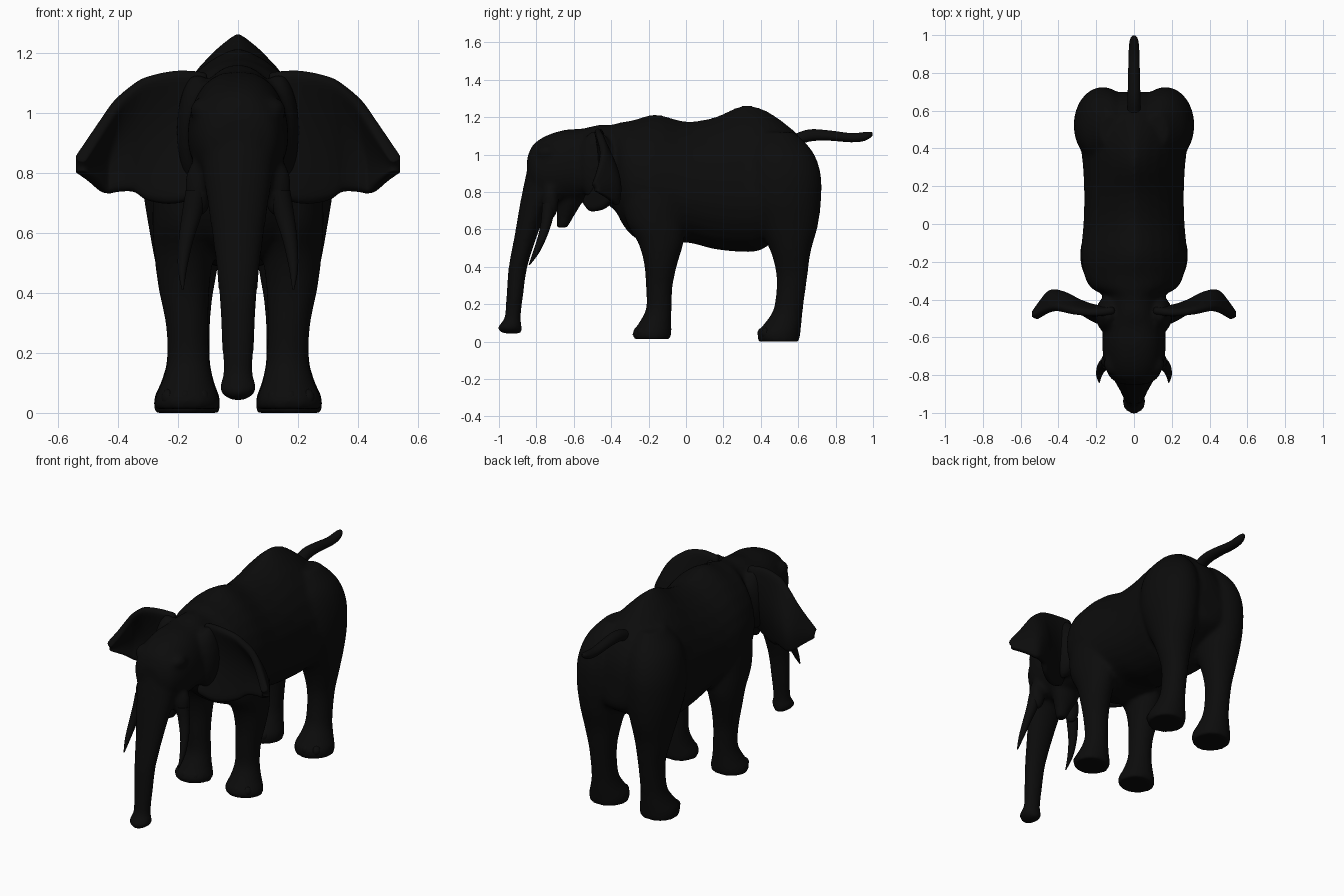
import bpy, bmesh, math
from mathutils import Vector

if "Cube" in bpy.data.objects:
    bpy.data.objects.remove(bpy.data.objects["Cube"])

hide = bpy.data.materials.new("charcoal black")
hide.diffuse_color = (0.0035, 0.0035, 0.0035, 1)
hide.use_nodes = True
hide.node_tree.nodes["Principled BSDF"].inputs["Base Color"].default_value = hide.diffuse_color
SEG = 28
body = bmesh.new()   # parts that are blended into one skin


def finish(bm, name, mirror=False, angle=50):
    bmesh.ops.recalc_face_normals(bm, faces=bm.faces)
    me = bpy.data.meshes.new(name)
    bm.to_mesh(me)
    bm.free()
    me.materials.append(hide)
    ob = bpy.data.objects.new(name, me)
    bpy.context.collection.objects.link(ob)
    bpy.ops.object.select_all(action='DESELECT')
    ob.select_set(True)
    bpy.context.view_layer.objects.active = ob
    bpy.ops.object.shade_smooth_by_angle(angle=math.radians(angle))
    if mirror:
        ob.modifiers.new("mirror", 'MIRROR')
    return ob


def smooth_rows(rows, n):
    """Catmull-Rom interpolation of the station rows."""
    out = []
    for i in range(len(rows) - 1):
        quad = list(zip(rows[max(i - 1, 0)], rows[i], rows[i + 1], rows[min(i + 2, len(rows) - 1)]))
        for k in range(n):
            t = k / n
            out.append([0.5 * (2 * b + (c - a) * t + (2 * a - 5 * b + 4 * c - d) * t * t
                               + (3 * b - a - 3 * c + d) * t ** 3) for a, b, c, d in quad])
    return out + [list(rows[-1])]


def skin(rings, name=None, mirror=False):
    """Bridge rings; without a name the part joins the blended body."""
    bm = bmesh.new() if name else body
    for side in ((1, -1) if mirror and not name else (1,)):
        loops = [[bm.verts.new((side * x, y, z)) for x, y, z in ring] for ring in rings]
        for a, b in zip(loops, loops[1:]):
            for i in range(SEG):
                j = (i + 1) % SEG
                bm.faces.new((a[i], a[j], b[j], b[i]))
        bm.faces.new(loops[0])
        bm.faces.new(loops[-1])
    if name:
        finish(bm, name, mirror)


def upright(rows, name=None, mirror=False, n=4):
    """Horizontal elliptical sections: z, x, y, half width, half depth."""
    ang = [2 * math.pi * i / SEG for i in range(SEG)]
    skin([[(x + rx * math.cos(a), y + ry * math.sin(a), z) for a in ang]
          for z, x, y, rx, ry in smooth_rows(rows, n)], name, mirror)


def lengthwise(rows, name=None, n=4):
    """Upright sections: y, top, widest height, bottom, half width, back sharpness."""
    rings = []
    for y, top, mid, bot, w, p in smooth_rows(rows, n):
        ring = []
        for i in range(SEG):
            a = 2 * math.pi * i / SEG
            c, s = math.cos(a), math.sin(a)
            x = math.copysign(abs(c) ** (p if s > 0 else 0.9), c) * w
            ring.append((x, y, mid + s * ((top - mid) if s > 0 else (mid - bot))))
        rings.append(ring)
    skin(rings, name)


def blob(centre, size, name=None):
    bm = bmesh.new() if name else body
    for side in ((1,) if name else (1, -1)):
        new = bmesh.ops.create_uvsphere(bm, u_segments=16, v_segments=10, radius=1)["verts"]
        for v in new:
            v.co = Vector((side * centre[0], centre[1], centre[2])) + v.co * Vector(size)
    if name:
        finish(bm, name, True)


# Torso with ridged spine
lengthwise([
    (-.46, 1.15, .92, .76, .12, 1), (-.38, 1.165, .90, .70, .16, 1),
    (-.34, 1.175, .88, .63, .225, 1.1), (-.28, 1.185, .86, .56, .26, 1.2),
    (-.16, 1.215, .83, .51, .28, 1.4),
    (0, 1.178, .80, .53, .268, 1.4), (.15, 1.2, .79, .495, .264, 1.5),
    (.30, 1.262, .78, .48, .27, 1.7), (.40, 1.248, .78, .49, .28, 1.6),
    (.50, 1.19, .78, .56, .275, 1.4), (.62, 1.085, .78, .62, .225, 1.1),
    (.68, .98, .78, .66, .15, 1), (.70, .88, .78, .70, .07, 1)])

# Head and neck
lengthwise([
    (-.30, 1.14, .92, .74, .17, 1), (-.45, 1.16, .92, .76, .145, .9),
    (-.55, 1.14, .92, .75, .162, .8), (-.65, 1.132, .92, .74, .168, .8),
    (-.75, 1.10, .92, .74, .155, .85), (-.82, 1.05, .92, .78, .12, .9),
    (-.85, .98, .92, .86, .06, 1)])

# Trunk and lower jaw
upright([
    (1.02, 0, -.75, .10, .07), (.92, 0, -.765, .125, .084), (.80, 0, -.79, .117, .085),
    (.70, 0, -.82, .102, .074), (.56, 0, -.858, .082, .06), (.40, 0, -.898, .064, .05),
    (.25, 0, -.915, .055, .045), (.13, 0, -.927, .05, .043), (.085, 0, -.94, .063, .062),
    (.06, 0, -.94, .05, .064), (.042, 0, -.925, .02, .05)])
upright([
    (.84, 0, -.61, .12, .08), (.75, 0, -.622, .088, .068),
    (.67, 0, -.645, .054, .045), (.61, 0, -.662, .03, .03)])

# Brows, cheeks and ear roots
blob((.115, -.74, 1.01), (.045, .06, .04))
blob((.13, -.725, .75), (.048, .045, .10))
blob((.135, -.48, .94), (.07, .10, .19))

# Shoulders with front legs, haunches with hind legs
upright([
    (1.02, .13, -.17, .06, .08), (.82, .165, -.175, .107, .155),
    (.65, .175, -.165, .11, .158), (.53, .18, -.135, .099, .122),
    (.42, .18, -.135, .086, .09), (.30, .17, -.143, .072, .072),
    (.18, .165, -.145, .070, .068), (.10, .168, -.165, .087, .087),
    (.05, .17, -.182, .107, .104), (.013, .17, -.18, .107, .10)], mirror=True)
upright([
    (1.12, .12, .49, .06, .09), (1.02, .145, .505, .125, .17),
    (.90, .162, .52, .15, .2), (.76, .167, .526, .151, .197),
    (.62, .17, .545, .128, .16), (.48, .17, .56, .102, .107),
    (.34, .165, .566, .075, .082), (.18, .165, .548, .072, .078),
    (.10, .168, .52, .09, .098), (.05, .17, .497, .11, .115), (0, .17, .497, .11, .11)], mirror=True)

# Blend the collected parts into one soft skin
ob = finish(body, "body")
blend = ob.modifiers.new("blend", 'REMESH')
blend.mode = 'VOXEL'
blend.voxel_size = .013
blend.use_smooth_shade = True
soft = ob.modifiers.new("soften", 'SMOOTH')
soft.factor = .5
soft.iterations = 8

# Tusks and eyes
upright([
    (.74, .138, -.735, .036, .036),
    (.66, .154, -.742, .033, .031), (.57, .174, -.765, .024, .025),
    (.48, .185, -.80, .015, .018), (.41, .184, -.838, .003, .004)], "tusk", True)
blob((.138, -.735, .925), (.016, .024, .015), "eye")

# Ears: columns of x, top, bottom, top y, bottom y
cols = smooth_rows([
    (.10, 1.135, .74, -.46, -.55), (.20, 1.142, .695, -.475, -.515),
    (.30, 1.122, .705, -.47, -.45), (.345, 1.095, .735, -.465, -.41),
    (.40, 1.045, .735, -.455, -.385),
    (.44, .985, .73, -.46, -.38), (.48, .92, .765, -.475, -.42),
    (.53, .84, .805, -.50, -.485)], 3)
bm = bmesh.new()
ROWS = 10
grid = []
for x, top, bot, yt, yb in cols:
    grid.append([])
    for k in range(ROWS + 1):
        t = k / ROWS
        cup = .045 * math.sin(math.pi * t) * min(1, (top - bot) / .25)
        grid[-1].append(bm.verts.new((x, yt + (yb - yt) * t + cup, top + (bot - top) * t)))
for a, b in zip(grid, grid[1:]):
    for k in range(ROWS):
        bm.faces.new((a[k], a[k + 1], b[k + 1], b[k]))
ear = finish(bm, "ear")
solid = ear.modifiers.new("thickness", 'SOLIDIFY')
solid.thickness = .042
solid.offset = 0
rounding = ear.modifiers.new("rounding", 'SUBSURF')
rounding.levels = rounding.render_levels = 1
ear.modifiers.new("mirror", 'MIRROR')

# Toenails
for leg, y, z in (("front", -.255, .05), ("hind", .408, .045)):
    for k, dx in enumerate((-.05, .005, .06)):
        blob((.17 + dx, y + abs(dx) * .35, z), (.026, .028, .03), f"{leg}_toenail_{k + 1}")

# Tail
lengthwise([
    (.58, 1.11, 1.075, 1.04, .035, 1), (.66, 1.135, 1.10, 1.07, .034, 1),
    (.76, 1.13, 1.10, 1.075, .032, 1), (.88, 1.115, 1.09, 1.066, .029, 1),
    (.95, 1.12, 1.095, 1.072, .026, 1), (.985, 1.122, 1.108, 1.09, .018, 1),
    (.998, 1.118, 1.11, 1.102, .006, 1)], "tail")
